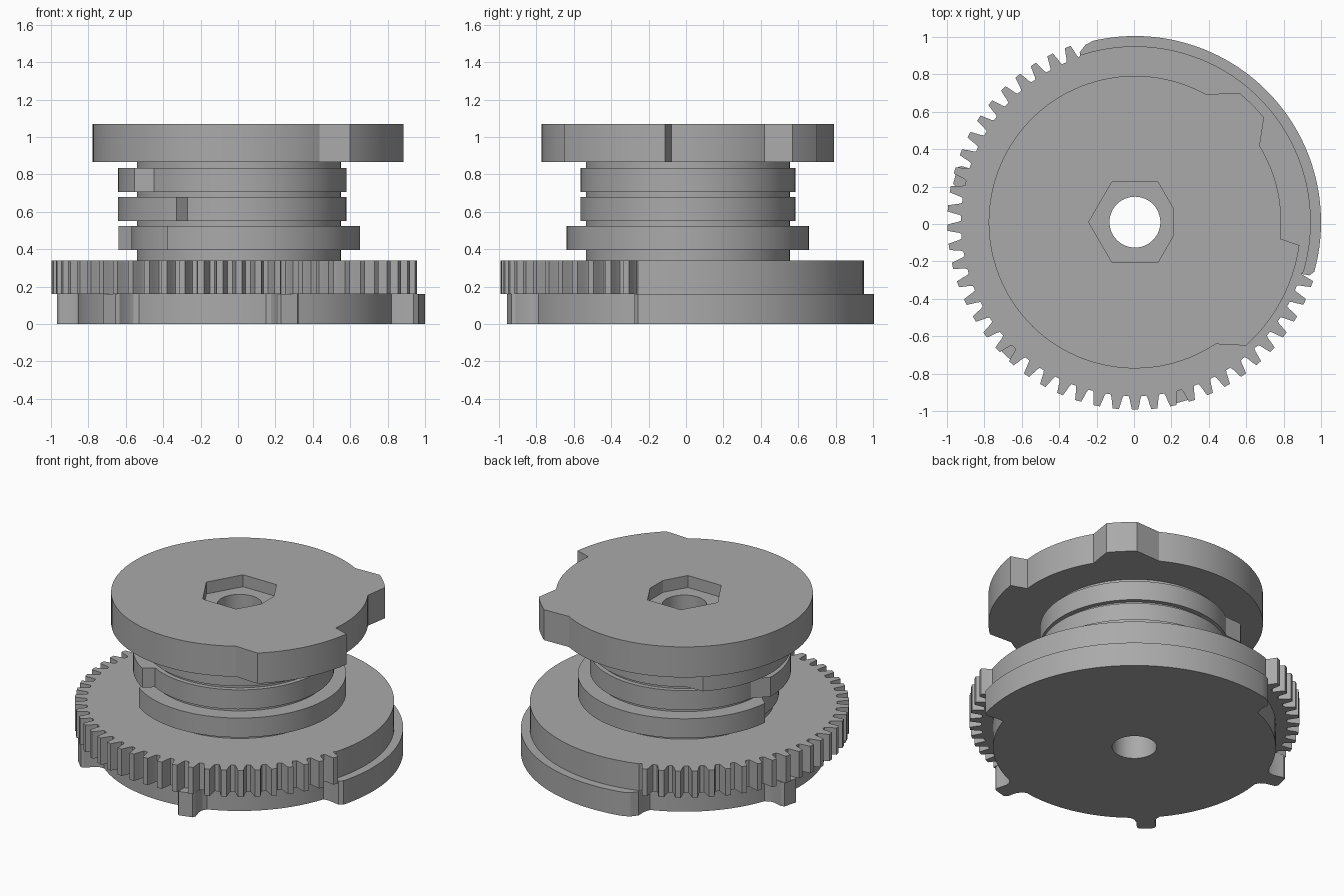
import bpy, bmesh, math

if "Cube" in bpy.data.objects:
    bpy.data.objects.remove(bpy.data.objects["Cube"])

AX, AY = 0.005, 0.01      # shared rotation axis
BORE = 0.136

grey = bpy.data.materials.new("grey plastic")
grey.diffuse_color = (0.40, 0.40, 0.40, 1)
grey.use_nodes = True
grey.node_tree.nodes["Principled BSDF"].inputs["Base Color"].default_value = grey.diffuse_color


def pol(deg, r):
    a = math.radians(deg)
    return (AX + r * math.cos(a), AY + r * math.sin(a))


def arc(a0, a1, r, step=3.0):
    n = max(1, math.ceil(abs(a1 - a0) / step))
    return [pol(a0 + (a1 - a0) * i / n, r) for i in range(n + 1)]


def circle(r, n=96):
    return [pol(360 * i / n, r) for i in range(n)]


def prism(name, outer, z0, z1, hole=None, smooth=True):
    """Extrude an outline with a through hole from z0 to z1."""
    bm = bmesh.new()
    rims = {z0: [], z1: []}
    for k, loop in enumerate((outer, hole or circle(BORE, 48))):
        n = len(loop)
        rings = []
        for z in (z0, z1):
            vs = [bm.verts.new((x, y, z)) for x, y in loop]
            rims[z] += [bm.edges.new((vs[i], vs[(i + 1) % n])) for i in range(n)]
            rings.append(vs)
        lo, hi = rings
        for i in range(n):
            j = (i + 1) % n
            q = (lo[i], lo[j], hi[j], hi[i])
            bm.faces.new(q if k == 0 else q[::-1])
    for z, up in ((z0, -1), (z1, 1)):
        bmesh.ops.triangle_fill(bm, edges=rims[z], use_beauty=True, normal=(0, 0, up))
    bmesh.ops.recalc_face_normals(bm, faces=bm.faces)
    me = bpy.data.meshes.new(name)
    bm.to_mesh(me)
    bm.free()
    me.materials.append(grey)
    ob = bpy.data.objects.new(name, me)
    bpy.context.collection.objects.link(ob)
    if smooth:
        bpy.ops.object.select_all(action='DESELECT')
        ob.select_set(True)
        bpy.context.view_layer.objects.active = ob
        bpy.ops.object.shade_smooth_by_angle(angle=math.radians(20))
    return ob


def lobed(base, tip, lobes):
    """Disc outline with raised lobes: (foot start, tip start, tip end, foot end)."""
    pts = []
    for i, (f0, t0, t1, f1) in enumerate(lobes):
        nxt = lobes[(i + 1) % len(lobes)][0]
        while nxt <= f1:
            nxt += 360
        pts += arc(t0, t1, tip) + arc(f1, nxt, base)
    return pts


# Base plate: wide rim over one sector, three nubs on the rest
plate = [pol(-18.5, 0.86), pol(-17.5, 0.90), pol(-17, 0.975)]
plate += arc(-15.5, 103, 0.995, 2)
plate += [pol(105.5, 0.985), pol(108, 0.955), pol(109, 0.90)]
start = 111
for c in (165.5, 225.7, 285.7):
    plate += arc(start, c - 6, 0.86)
    plate += [pol(c - 4.4, 0.88), pol(c - 3.6, 0.91), pol(c - 3.4, 0.975), pol(c - 2.6, 0.993)]
    plate += [pol(c + 2.6, 0.993), pol(c + 3.4, 0.975), pol(c + 3.6, 0.91), pol(c + 4.4, 0.88)]
    start = c + 6
plate += arc(start, 340, 0.86)
prism("base_plate", plate, 0, 0.16)

# Partly toothed gear: forty teeth, then a smooth sector
gear = []
for i in range(40):
    a = 111 + i * 5.89
    side = ((2.15, 0.93), (1.75, 0.945), (1.4, 0.972), (0.95, 1.003))
    gear += [pol(a - d, r) for d, r in side]
    gear += [pol(a + d, r) for d, r in reversed(side)]
gear += arc(343.5, 468, 0.94, 2)
prism("partial_gear", gear, 0.16, 0.34)

# Central hub and the three stacked cam rings
prism("hub", circle(0.545), 0.34, 0.865)
cams = {
    "lower_cam": (0.395, 0.525, (229, 234, 534, 540)),
    "middle_cam": (0.55, 0.68, (170, 179, 239, 241.5)),
    "upper_cam": (0.705, 0.835, (126, 135, 210.5, 217.7)),
}
for name, (z0, z1, lobe) in cams.items():
    prism(name, lobed(0.575, 0.648, [lobe]), z0, z1)

# Top cam disc with two lobes and a flattened hexagonal socket
top = lobed(0.782, 0.888, [(-56.5, -48, -8, -6.5), (31.5, 39, 51, 61)])
HEX = 0.247
socket = [pol(60 * i, HEX) for i in range(1, 6)]
flat_x = 0.207
flat_y = (HEX - flat_x) * math.sqrt(3)
socket += [(AX + flat_x, AY - flat_y), (AX + flat_x, AY + flat_y)]
prism("top_cam_body", top, 0.865, 0.99)
prism("top_cam_socket_layer", top, 0.99, 1.07, hole=socket)
